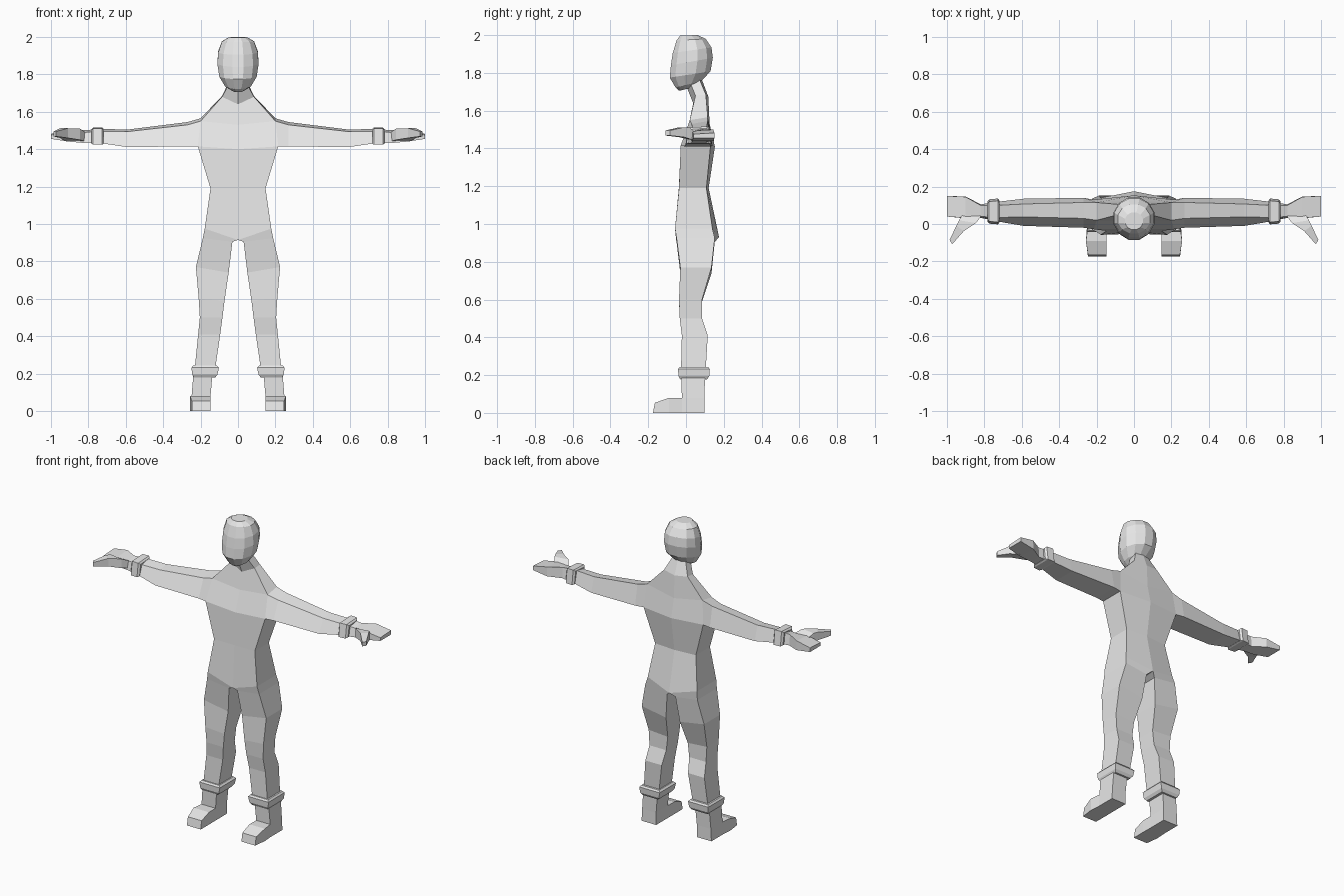
import bpy, bmesh, math

cube = bpy.data.objects.get("Cube")
if cube:
    bpy.data.objects.remove(cube, do_unlink=True)

grey = bpy.data.materials.new("light_grey")
grey.use_nodes = True
grey.diffuse_color = (0.8, 0.8, 0.8, 1)
grey.node_tree.nodes["Principled BSDF"].inputs["Base Color"].default_value = (0.8, 0.8, 0.8, 1)


def ring(bm, points):
    return [bm.verts.new(p) for p in points]


def bridge(bm, a, b, skip=()):
    """Join two rings with quads, leaving out the listed sides."""
    n = len(a)
    for i in range(n):
        if i not in skip:
            j = (i + 1) % n
            bm.faces.new((a[i], a[j], b[j], b[i]))


def chain(bm, rings, skip=()):
    for a, b in zip(rings, rings[1:]):
        bridge(bm, a, b, skip)


def finish(bm, name, mirror=True):
    bmesh.ops.recalc_face_normals(bm, faces=bm.faces)
    mesh = bpy.data.meshes.new(name)
    bm.to_mesh(mesh)
    bm.free()
    mesh.materials.append(grey)
    obj = bpy.data.objects.new(name, mesh)
    bpy.context.collection.objects.link(obj)
    if mirror:
        mod = obj.modifiers.new("mirror", "MIRROR")
        mod.use_clip = True
        mod.merge_threshold = 0.0005
    return obj


def solid(name, sections, mirror=True):
    """Closed loft through the given sections."""
    bm = bmesh.new()
    rings = [ring(bm, s) for s in sections]
    chain(bm, rings)
    bm.faces.new(rings[0])
    bm.faces.new(rings[-1])
    return finish(bm, name, mirror)


# Body half: each ring runs front centre, front side, back side, back centre
bm = bmesh.new()
neck, collar, shoulder, chest, waist, hip = [ring(bm, s) for s in (
    [(0, 0.0, 1.735), (0.045, 0.02, 1.755), (0.045, 0.07, 1.77), (0, 0.08, 1.775)],
    [(0, 0.038, 1.64), (0.085, 0.05, 1.68), (0.085, 0.105, 1.685), (0, 0.118, 1.675)],
    [(0, 0.018, 1.53), (0.20, 0.02, 1.55), (0.20, 0.115, 1.565), (0, 0.125, 1.53)],
    [(0, -0.028, 1.40), (0.215, -0.028, 1.415), (0.215, 0.13, 1.415), (0, 0.153, 1.41)],
    [(0, -0.038, 1.19), (0.147, -0.037, 1.19), (0.147, 0.108, 1.19), (0, 0.12, 1.19)],
    [(0, -0.052, 0.915), (0.178, -0.058, 0.975), (0.178, 0.14, 0.975), (0, 0.175, 0.93)])]
bm.faces.new(neck)
chain(bm, [neck, collar, shoulder], skip=(3,))
bridge(bm, shoulder, chest, skip=(1, 3))
chain(bm, [chest, waist, hip], skip=(3,))

# Leg: inner x, outer x, front y, back y, inner z, outer z
legs = [hip]
for xi, xo, yf, yb, zi, zo in (
        (0.030, 0.188, -0.050, 0.152, 0.905, 0.925),
        (0.050, 0.225, -0.030, 0.135, 0.740, 0.770),
        (0.072, 0.210, -0.037, 0.085, 0.590, 0.600),
        (0.083, 0.204, -0.033, 0.085, 0.500, 0.500),
        (0.095, 0.213, -0.022, 0.115, 0.410, 0.410),
        (0.120, 0.230, -0.026, 0.105, 0.240, 0.240),
        (0.138, 0.240, -0.024, 0.100, 0.180, 0.180),
        (0.147, 0.248, -0.022, 0.098, 0.080, 0.080)):
    legs.append(ring(bm, [(xi, yf, zi), (xo, yf, zo), (xo, yb, zo), (xi, yb, zi)]))
chain(bm, legs)

# Foot: heel block under the ankle, then the toe pushed forward
ankle = legs[-1]
sole = ring(bm, [(0.147, -0.022, 0), (0.252, -0.022, 0), (0.252, 0.098, 0), (0.147, 0.098, 0)])
bridge(bm, ankle, sole, skip=(0,))
bm.faces.new(sole)
foot = [[ankle[0], ankle[1], sole[1], sole[0]]]
for xi, xo, yt, yb, z in ((0.146, 0.257, -0.09, -0.09, 0.08),
                          (0.147, 0.246, -0.165, -0.175, 0.053)):
    foot.append(ring(bm, [(xi, yt, z), (xo, yt, z), (xo, yb, 0), (xi, yb, 0)]))
chain(bm, foot)
bm.faces.new(foot[-1])

# Arm and palm: (y, z) for front low, front high, back high, back low at each x
arm = [[chest[1], shoulder[1], shoulder[2], chest[2]]]
for x, *yz in (
        (0.27, (-0.020, 1.415), (0.030, 1.530), (0.115, 1.545), (0.140, 1.415)),
        (0.59, (-0.010, 1.411), (0.038, 1.494), (0.107, 1.505), (0.135, 1.411)),
        (0.72, (0.012, 1.430), (0.035, 1.495), (0.100, 1.508), (0.120, 1.430)),
        (0.82, (0.033, 1.433), (0.040, 1.490), (0.100, 1.502), (0.105, 1.433)),
        (0.90, (0.030, 1.440), (0.032, 1.492), (0.145, 1.500), (0.147, 1.440)),
        (1.00, (0.040, 1.455), (0.040, 1.476), (0.150, 1.482), (0.150, 1.455))):
    arm.append(ring(bm, [(x, y, z) for y, z in yz]))
chain(bm, arm)
bm.faces.new(arm[-1])
finish(bm, "body")

# Thumbs: inner (x, y), outer (x, y), bottom z, top z
solid("thumb", [
    [(a, b, z0), (c, d, z0), (c, d, z1), (a, b, z1)] for a, b, c, d, z0, z1 in (
        (0.815, 0.045, 0.920, 0.045, 1.442, 1.490),
        (0.845, 0.005, 0.935, 0.020, 1.450, 1.510),
        (0.910, -0.038, 0.950, -0.010, 1.460, 1.512),
        (0.972, -0.108, 0.986, -0.085, 1.468, 1.495))])


# Cuffs: bands with chamfered edges
def box_z(xi, xo, yf, yb, z):
    return [(xi, yf, z), (xo, yf, z), (xo, yb, z), (xi, yb, z)]


def box_x(x, yf, yb, z0, z1):
    return [(x, yf, z0), (x, yf + 0.012, z1 - 0.006), (x, yb - 0.012, z1), (x, yb, z0)]


solid("ankle_cuff", [box_z(0.122, 0.236, -0.030, 0.112, 0.178),
                     box_z(0.110, 0.245, -0.040, 0.123, 0.195),
                     box_z(0.102, 0.249, -0.042, 0.126, 0.232),
                     box_z(0.112, 0.240, -0.034, 0.118, 0.243)])
solid("wrist_cuff", [box_x(0.718, 0.010, 0.124, 1.428, 1.508),
                     box_x(0.728, -0.002, 0.136, 1.424, 1.517),
                     box_x(0.774, 0.002, 0.132, 1.424, 1.517),
                     box_x(0.784, 0.014, 0.120, 1.430, 1.507)])

# Head: tilted ovals given by front y, front z, back y, back z, half width
sections = []
for yf, zf, yb, zb, w in (
        (-0.030, 1.998, 0.062, 2.000, 0.048),
        (-0.050, 1.972, 0.105, 1.980, 0.086),
        (-0.070, 1.905, 0.135, 1.935, 0.106),
        (-0.080, 1.840, 0.142, 1.880, 0.110),
        (-0.086, 1.775, 0.130, 1.808, 0.100),
        (-0.055, 1.722, 0.078, 1.755, 0.068),
        (-0.035, 1.705, 0.030, 1.722, 0.030)):
    oval = []
    for k in range(12):
        t = math.tau * (k + 0.5) / 12
        c = math.cos(t) / math.cos(math.pi / 12)
        f = (1 - c) / 2
        oval.append((w * math.sin(t) / math.cos(math.pi / 12), yf + f * (yb - yf), zf + f * (zb - zf)))
    sections.append(oval)
solid("head", sections, mirror=False)
